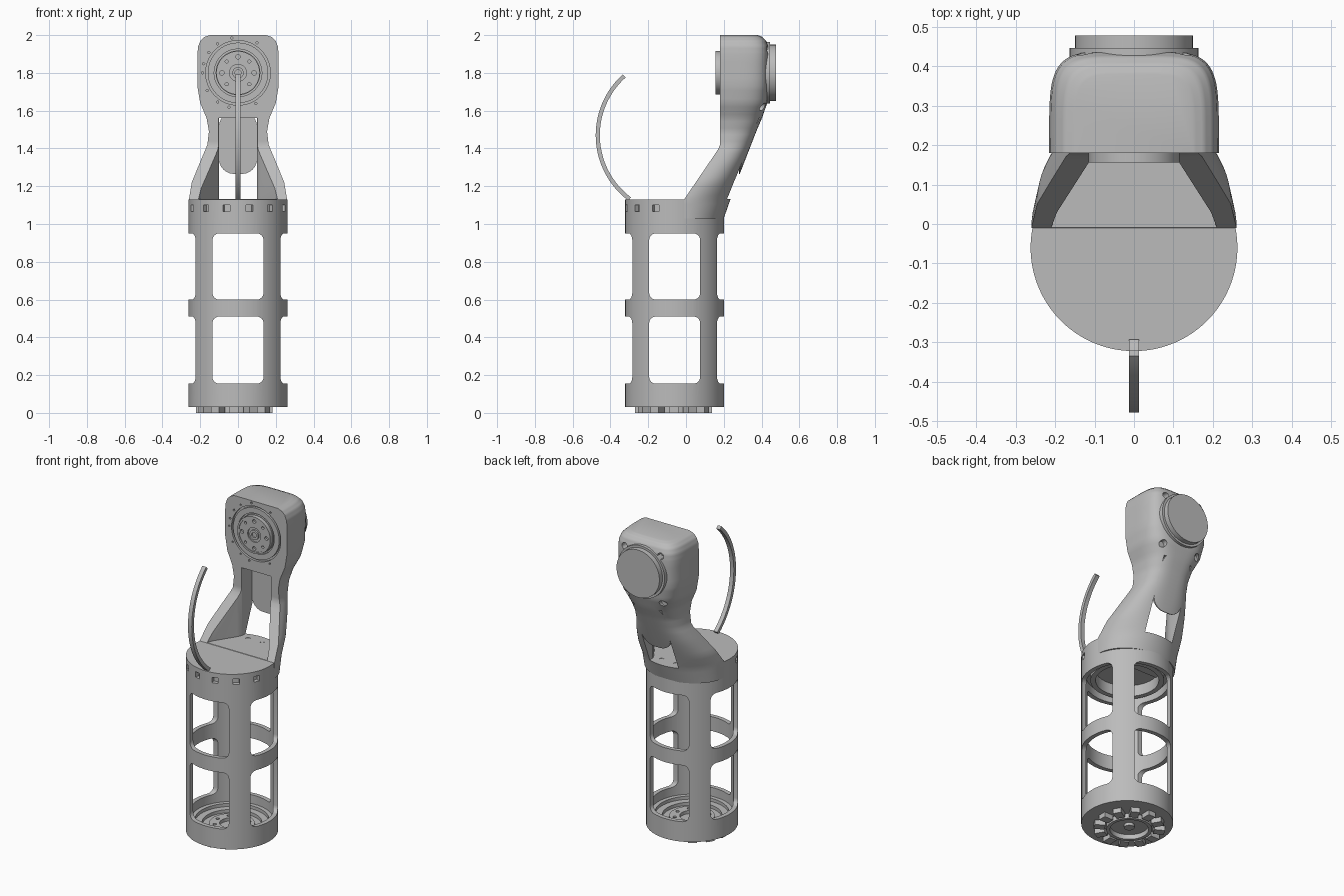
import bpy, bmesh
from math import sin, cos, pi, radians
from mathutils import Matrix, Vector

cube = bpy.data.objects.get("Cube")
if cube:
    bpy.data.objects.remove(cube, do_unlink=True)

grey = bpy.data.materials.new("machined grey")
grey.use_nodes = True
grey.diffuse_color = (0.5, 0.5, 0.5, 1)
grey.node_tree.nodes["Principled BSDF"].inputs["Base Color"].default_value = (0.5, 0.5, 0.5, 1)

YC = -0.06      # tube axis
R = 0.262       # tube radius
HZ = 1.8        # joint axis height


def make(name, bm):
    bmesh.ops.remove_doubles(bm, verts=bm.verts, dist=1e-5)
    bmesh.ops.recalc_face_normals(bm, faces=bm.faces)
    me = bpy.data.meshes.new(name)
    bm.to_mesh(me)
    bm.free()
    ob = bpy.data.objects.new(name, me)
    me.materials.append(grey)
    bpy.context.collection.objects.link(ob)
    return ob


def prism(name, pts, axis, lo, hi):
    """Extrude a 2D outline along an axis."""
    bm = bmesh.new()
    at = {"x": lambda u, v, t: (t, u, v), "y": lambda u, v, t: (u, t, v),
          "z": lambda u, v, t: (u, v, t)}[axis]
    ends = [[bm.verts.new(at(u, v, t)) for u, v in pts] for t in (lo, hi)]
    n = len(pts)
    for e in ends:
        bm.faces.new(e)
    for i in range(n):
        j = (i + 1) % n
        bm.faces.new((ends[0][i], ends[0][j], ends[1][j], ends[1][i]))
    return make(name, bm)


def lathe(name, profile, axis="z", centre=(0, 0), seg=96):
    """Revolve a closed (radius, height) profile."""
    bm = bmesh.new()
    cu, cv = centre
    rings = []
    for k in range(seg):
        a = 2 * pi * k / seg
        pts = [(cu + r * cos(a), cv + r * sin(a), h) for r, h in profile]
        rings.append([bm.verts.new((u, v, h) if axis == "z" else (u, h, v)) for u, v, h in pts])
    n = len(profile)
    for k in range(seg):
        a, b = rings[k], rings[(k + 1) % seg]
        for i in range(n):
            j = (i + 1) % n
            bm.faces.new((a[i], b[i], b[j], a[j]))
    return make(name, bm)


def rod(name, r, axis, centre, lo, hi, seg=24):
    return lathe(name, [(0, lo), (r, lo), (r, hi), (0, hi)], axis, centre, seg)


def rrect(cx, cy, hw, hh, r, steps=6):
    """Rounded rectangle outline."""
    pts = []
    for q, (sx, sy) in enumerate([(1, 1), (-1, 1), (-1, -1), (1, -1)]):
        for s in range(steps + 1):
            a = pi / 2 * (q + s / steps)
            pts.append((cx + sx * (hw - r) + r * cos(a), cy + sy * (hh - r) + r * sin(a)))
    return pts


def boolean(ob, cutter, op="DIFFERENCE"):
    mod = ob.modifiers.new("cut", "BOOLEAN")
    mod.operation, mod.solver, mod.object = op, "EXACT", cutter
    with bpy.context.temp_override(object=ob, active_object=ob):
        bpy.ops.object.modifier_apply(modifier="cut")
    bpy.data.objects.remove(cutter, do_unlink=True)


def block(name, angle, radius, centre, size, z):
    """Box turned to face outward around a vertical axis."""
    bm = bmesh.new()
    d = Vector((sin(angle), -cos(angle), 0)) * radius + Vector((*centre, z))
    m = Matrix.Translation(d) @ Matrix.Rotation(angle, 4, "Z") @ Matrix.Diagonal((*size, 1))
    bmesh.ops.create_cube(bm, size=1, matrix=m)
    return make(name, bm)


# Tube with four columns of windows and sensor pockets
tube = lathe("tube_frame", [(0.235, 0.03), (R, 0.03), (R, 1.13), (0.235, 1.13)], centre=(0, YC))
for lo, hi in ((0.155, 0.51), (0.60, 0.95)):
    for axis, c in (("x", YC), ("y", 0)):
        outline = rrect(c, (lo + hi) / 2, 0.135, (hi - lo) / 2, 0.035)
        boolean(tube, prism("window_cutter", outline, axis, -0.6, 0.6))
for k in range(6):
    a = radians(27 * (k - 2.5))
    boolean(tube, block("pocket_cutter", a, R, (0, YC), (0.036, 0.08, 0.034), 1.083))

# Stepped end plates inside the tube
lathe("tube_lid", [(0, 1.13), (0.236, 1.13), (0.236, 1.0), (0.21, 1.0), (0.21, 0.97),
                   (0.18, 0.97), (0.18, 1.04), (0, 1.04)], centre=(0, YC))
base = lathe("tube_base", [(0, 0.03), (0.236, 0.03), (0.236, 0.1), (0.21, 0.1), (0.21, 0.08),
                           (0.17, 0.08), (0.17, 0.06), (0.13, 0.06), (0.13, 0.075),
                           (0.07, 0.075), (0.07, 0.055), (0, 0.055)], centre=(0, YC))
for k in range(8):
    a = pi / 4 * k
    boolean(base, rod("bolt_hole_cutter", 0.011, "z",
                      (0.1 * cos(a), YC + 0.1 * sin(a)), 0.06, 0.2, 12))

# Coupling under the base: hub ring and ring of lugs
CC = (-0.02, -0.066)
lathe("coupling_ring", [(0.11, 0), (0.13, 0), (0.13, 0.035), (0.11, 0.035)], centre=CC)
rod("coupling_hub", 0.03, "z", CC, 0.012, 0.035)
for k in range(12):
    block("coupling_lug", pi / 6 * k, 0.172, CC, (0.05, 0.062, 0.035), 0.0175)

# Bracket sections: height, half width, back depth, squareness
KEYS = [(1.03, 0.257, 0.2, 2), (1.13, 0.26, 0.235, 2), (1.22, 0.245, 0.267, 2.2),
        (1.33, 0.2, 0.31, 2.6), (1.42, 0.162, 0.345, 2.8), (1.49, 0.154, 0.372, 3),
        (1.56, 0.166, 0.402, 3.2), (1.64, 0.2, 0.43, 3.8), (1.73, 0.215, 0.438, 4.5),
        (1.9, 0.215, 0.438, 5), (1.94, 0.211, 0.435, 5), (1.97, 0.199, 0.424, 5),
        (1.99, 0.178, 0.405, 5), (2.0, 0.15, 0.38, 5)]


def bracket_body(name):
    bm = bmesh.new()
    rings = []
    for (z0, *a), (z1, *b) in zip(KEYS, KEYS[1:] + KEYS[-1:]):
        steps = 4 if z1 > z0 else 1
        for s in range(steps):
            t = s / steps
            z = z0 + (z1 - z0) * t
            w, back, n = (p + (q - p) * t for p, q in zip(a, b))
            front = min(0.18, max(-0.01, -0.01 + 0.68 * (z - 1.13)))
            ring = []
            for k in range(41):
                ang = pi * k / 40
                c, d = cos(ang), max(sin(ang), 0)
                x = w * abs(c) ** (2 / n) * (1 if c > 0 else -1)
                ring.append(bm.verts.new((x, front + (back - front) * d ** (2 / n), z)))
            rings.append(ring)
    for a, b in zip(rings, rings[1:]):
        for i in range(41):
            j = (i + 1) % 41
            bm.faces.new((a[i], a[j], b[j], b[i]))
    bm.faces.new(rings[0])
    bm.faces.new(rings[-1])
    return make(name, bm)


# Rear tongue closing the upper part of the opening
tongue = bracket_body("rear_tongue")
boolean(tongue, prism("tongue_shape", rrect(0, 1.43, 0.101, 0.165, 0.08), "y", 0.28, 0.6), "INTERSECT")

# Bracket with two arms and joint head
bracket = bracket_body("bracket")
half = [(0.215, -0.1), (0.21, -0.01), (0.195, 0.03), (0.115, 0.155), (0.1, 0.185), (0.1, 0.6)]
plan = half + [(-x, y) for x, y in reversed(half)]
boolean(bracket, prism("opening_cutter", plan, "z", 1.132, 1.56))
for s in (-1, 1):
    boolean(bracket, rod("floor_hole_cutter", 0.014, "z", (0.05 * s, 0.17), 1.1, 1.2))
for r0, r1 in ((0.118, 0.126), (0.16, 0.171)):
    boolean(bracket, lathe("groove_cutter", [(r0, 0.1), (r1, 0.1), (r1, 0.195), (r0, 0.195)], "y", (0, HZ)))
for deg in (58, 100, 125, 145, 165, 180, 210, 235, 255, 300):
    a = radians(deg)
    boolean(bracket, rod("pin_hole_cutter", 0.006, "y",
                         (0.188 * cos(a), HZ + 0.188 * sin(a)), 0.1, 0.2, 10))
for sx in (-1, 1):
    for z in (1.925, 1.62):
        boolean(bracket, rod("screw_hole_cutter", 0.02, "y", (0.125 * sx, z), 0.39, 0.6))

# Front output flange
flange = lathe("front_flange", [(0, 0.166), (0.016, 0.166), (0.016, 0.158), (0.03, 0.158),
                                (0.03, 0.168), (0.045, 0.168), (0.045, 0.16), (0.104, 0.16),
                                (0.104, 0.156), (0.115, 0.156), (0.115, 0.19), (0, 0.19)], "y", (0, HZ))
for k in range(8):
    a = pi / 4 * k
    boolean(flange, rod("flange_hole_cutter", 0.008 + 0.004 * (k % 2 == 0), "y",
                        (0.085 * cos(a), HZ + 0.085 * sin(a)), 0.1, 0.175, 16))

# Rear motor cap and collar
rod("rear_collar", 0.163, "y", (0, HZ), 0.4, 0.446, 96)
rod("rear_cap", 0.149, "y", (0, HZ), 0.42, 0.477, 96)

# Curved hook rising from the front rim
arc = [radians(-53 + 101 * k / 40) for k in range(41)]
hook = [(-0.045 - 0.433 * cos(a), 1.47 + 0.433 * sin(a)) for a in arc]
hook += [(-0.045 - 0.411 * cos(a), 1.47 + 0.411 * sin(a)) for a in reversed(arc)]
prism("front_hook", hook, "x", -0.013, 0.013)

# Smooth curved surfaces, keep hard edges
bpy.ops.object.select_all(action="DESELECT")
for ob in bpy.context.collection.objects:
    if ob.type == "MESH" and grey.name in ob.data.materials:
        ob.select_set(True)
        bpy.context.view_layer.objects.active = ob
bpy.ops.object.shade_smooth_by_angle(angle=radians(30))
